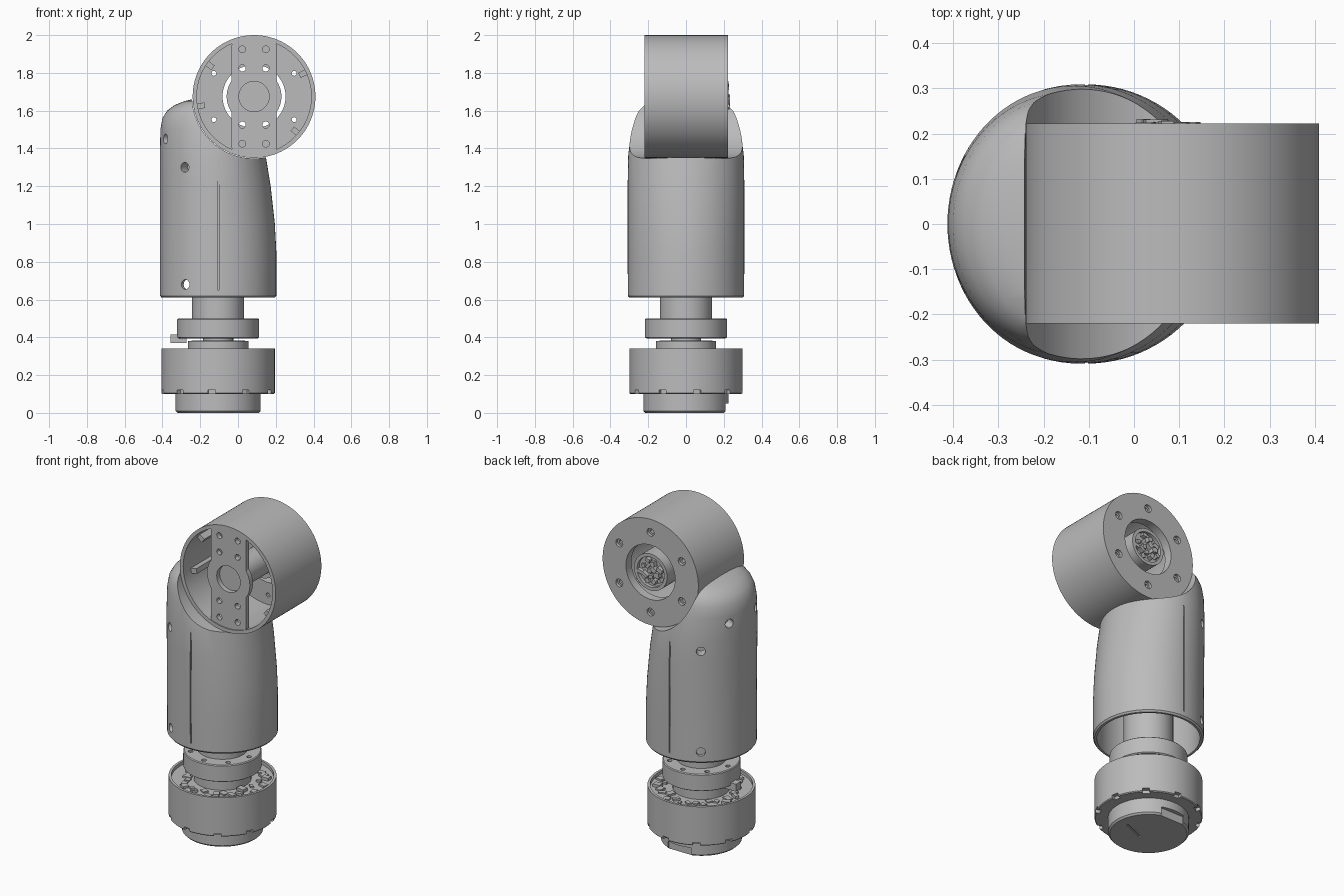
import bpy, bmesh, math, random
from mathutils import Matrix, Vector

random.seed(4)
cube = bpy.data.objects.get("Cube")
if cube:
    bpy.data.objects.remove(cube, do_unlink=True)

grey = bpy.data.materials.new("plain_grey")
grey.use_nodes = True
grey.diffuse_color = (0.5, 0.5, 0.5, 1)
grey.node_tree.nodes["Principled BSDF"].inputs["Base Color"].default_value = (0.5, 0.5, 0.5, 1)

AXIS = -0.105                        # x of the column's centre line
HEAD = Vector((0.085, 0, 1.675))     # centre of the sideways drum


def finish(name, bm):
    bmesh.ops.recalc_face_normals(bm, faces=bm.faces)
    mesh = bpy.data.meshes.new(name)
    bm.to_mesh(mesh)
    bm.free()
    obj = bpy.data.objects.new(name, mesh)
    bpy.context.collection.objects.link(obj)
    mesh.materials.append(grey)
    return obj


def loft(name, rings, steps=72):
    """Stack of elliptical rings (z, x min, x max, y radius), capped."""
    bm = bmesh.new()
    loops = []
    for z, lo, hi, ry in rings:
        loops.append([bm.verts.new(((lo + hi) / 2 + (hi - lo) / 2 * math.cos(t), ry * math.sin(t), z))
                      for t in (math.tau * i / steps for i in range(steps))])
    for a, b in zip(loops, loops[1:]):
        for i in range(steps):
            j = (i + 1) % steps
            bm.faces.new((a[i], a[j], b[j], b[i]))
    bm.faces.new(loops[0])
    bm.faces.new(loops[-1])
    return finish(name, bm)


def turned(name, profile):
    """Column part from (radius, z) steps."""
    return loft(name, [(z, AXIS - r, AXIS + r, r) for r, z in profile])


def rod(name, start, end, r, steps=24):
    """Cylinder between two points."""
    start, end = Vector(start), Vector(end)
    d = end - start
    bm = bmesh.new()
    m = Matrix.Translation((start + end) / 2) @ d.to_track_quat('Z', 'Y').to_matrix().to_4x4()
    bmesh.ops.create_cone(bm, cap_ends=True, segments=steps, radius1=r, radius2=r, depth=d.length, matrix=m)
    return finish(name, bm)


def head_rod(name, r, y0, y1, x=0, z=0, steps=24):
    return rod(name, HEAD + Vector((x, y0, z)), HEAD + Vector((x, y1, z)), r, steps)


def box(name, centre, size, turn=0, axis='Z'):
    bm = bmesh.new()
    m = Matrix.Translation(centre) @ Matrix.Rotation(turn, 4, axis) @ Matrix.Diagonal((*size, 1))
    bmesh.ops.create_cube(bm, size=1, matrix=m)
    return finish(name, bm)


def around(angle, r, z):
    return Vector((AXIS + r * math.cos(angle), r * math.sin(angle), z))


def cut(obj, cutters):
    for c in cutters:
        mod = obj.modifiers.new("cut", 'BOOLEAN')
        mod.operation = 'DIFFERENCE'
        mod.solver = 'EXACT'
        mod.object = c
        bpy.context.view_layer.objects.active = obj
        bpy.ops.object.modifier_apply(modifier=mod.name)
        bpy.data.objects.remove(c, do_unlink=True)


# Base: foot disc with a flat and a groove beneath
foot = turned("foot_disc", [(0.215, 0), (0.225, 0.01), (0.225, 0.11)])
cut(foot, [box("cut", (AXIS, 0.25, 0.02), (0.16, 0.1, 0.06)),
           box("cut", (AXIS + 0.08, -0.03, 0), (0.16, 0.012, 0.02), 0.4)])

# Motor housing with rim recess and bottom notches
housing = turned("motor_housing", [(0.295, 0.1), (0.3, 0.105), (0.3, 0.34), (0.285, 0.34), (0.285, 0.32)])
cut(housing, [box("cut", around(math.tau * i / 10 + 0.2, 0.295, 0.1), (0.04, 0.04, 0.04), math.tau * i / 10 + 0.2)
              for i in range(10)])

# Loose components inside the housing recess
for i in range(34):
    a = math.tau * i / 34
    h = random.uniform(0.008, 0.02)
    box("housing_component", around(a, random.uniform(0.19, 0.255), 0.318 + h / 2),
        (random.uniform(0.025, 0.05), random.uniform(0.015, 0.04), h), a + random.uniform(-0.8, 0.8))

# Collar, flange, neck
turned("lower_collar", [(0.16, 0.3), (0.16, 0.38), (0.13, 0.383)])
turned("inner_shaft", [(0.08, 0.3), (0.08, 0.42)])
flange = turned("flange", [(0.21, 0.395), (0.217, 0.4), (0.217, 0.495), (0.212, 0.5)])
cut(flange, [rod("cut", around(math.tau * i / 8, 0.18, 0.47), around(math.tau * i / 8, 0.18, 0.55), 0.014, 12)
             for i in range(8)])
turned("neck", [(0.138, 0.49), (0.138, 1.26)])
box("side_tab", (-0.315, 0, 0.393), (0.085, 0.05, 0.045))

# Hollow forearm sleeve, leaning on one side and domed at the top
outer = [(0.61, -0.405, 0.195, 0.3), (0.62, -0.413, 0.203, 0.308), (0.85, -0.413, 0.203, 0.309),
         (1.0, -0.413, 0.195, 0.309), (1.2, -0.413, 0.173, 0.309), (1.36, -0.413, 0.147, 0.306),
         (1.5, -0.411, 0.11, 0.29), (1.56, -0.4, 0.08, 0.278), (1.6, -0.375, 0.06, 0.266),
         (1.63, -0.335, 0.04, 0.25), (1.65, -0.285, 0.02, 0.232), (1.665, -0.225, -0.02, 0.2)]
sleeve = loft("forearm_sleeve", outer, 96)
cavity = [(0.5, -0.39, 0.18, 0.288)] + [(z, lo + 0.022, hi - 0.022, ry - 0.022) for z, lo, hi, ry in outer[2:5]]
cutters = [loft("cut", cavity, 96), head_rod("cut", 0.328, -0.5, 0.5, steps=96)]
for side in (-1, 1):
    for dx, dy, z in ((-0.175, 0.256, 1.3), (-0.175, 0.256, 0.68), (-0.28, 0.13, 1.45)):
        d = Vector((dx, dy * side, 0)).normalized()
        p = Vector((AXIS, 0, z))
        cutters.append(rod("cut", p + d * 0.25, p + d * 0.35, 0.026, 16))
    cutters.append(box("cut", (AXIS, side * 0.31, 0.99), (0.007, 0.02, 0.68)))
cut(sleeve, cutters)

# Drum: cup open at the front, with a holed rear wall
drum = head_rod("head_drum", 0.325, -0.22, 0.223, steps=96)
cutters = [head_rod("cut", 0.303, -0.3, 0.17, steps=96), head_rod("cut", 0.167, 0.1, 0.3, steps=64)]
for i in range(6):
    a = math.radians(90 + 60 * i)
    cutters.append(head_rod("cut", 0.024, 0.205, 0.3, 0.245 * math.cos(a), 0.245 * math.sin(a), 16))
    cutters.append(head_rod("cut", 0.013, 0.1, 0.3, 0.245 * math.cos(a), 0.245 * math.sin(a), 12))
cut(drum, cutters)

# Front bracket: straight strip with a round middle
bm = bmesh.new()
outline = []
for i in range(144):
    a = math.tau * i / 144
    r = max(0.145, min(0.305, 0.12 / max(abs(math.cos(a)), 0.01)))
    outline.append(bm.verts.new(HEAD + Vector((r * math.cos(a), -0.214, r * math.sin(a)))))
face = bm.faces.new(outline)
back = bmesh.ops.extrude_face_region(bm, geom=[face])
bmesh.ops.translate(bm, vec=(0, 0.03, 0), verts=[v for v in back["geom"] if isinstance(v, bmesh.types.BMVert)])
bracket = finish("front_bracket", bm)
cut(bracket, [head_rod("cut", 0.08, -0.3, -0.1, steps=40)] +
    [head_rod("cut", 0.018, -0.3, -0.1, x, z, 12)
     for x in (-0.062, 0.062) for z in (-0.25, -0.15, 0.15, 0.25)])

# Lugs on the drum's inner wall
for deg in (25, 145, 190, 320):
    a = math.radians(deg)
    box("drum_lug", HEAD + Vector((0.285 * math.cos(a), -0.05, 0.285 * math.sin(a))),
        (0.04, 0.2, 0.03), -a, 'Y')

# Hub seen through the rear opening
head_rod("hub_shaft", 0.084, -0.185, 0.12, steps=40)
hub = head_rod("hub", 0.112, 0.1, 0.222, steps=48)
cut(hub, [head_rod("cut", 0.092, 0.2, 0.3, steps=48)])
for i in range(14):
    a, r = i * 2.4, 0.078 * math.sqrt((i + 0.5) / 14)
    d = random.uniform(0.015, 0.038)
    box("hub_component", HEAD + Vector((r * math.cos(a), 0.198 + d / 2, r * math.sin(a))),
        (random.uniform(0.02, 0.04), d, random.uniform(0.015, 0.03)), a, 'Y')

# Shading: smooth curves with crisp edges
bpy.ops.object.select_all(action='DESELECT')
for obj in bpy.context.collection.objects:
    if obj.type == 'MESH' and grey.name in obj.data.materials:
        obj.select_set(True)
        bpy.context.view_layer.objects.active = obj
bpy.ops.object.shade_smooth_by_angle(angle=math.radians(30))
